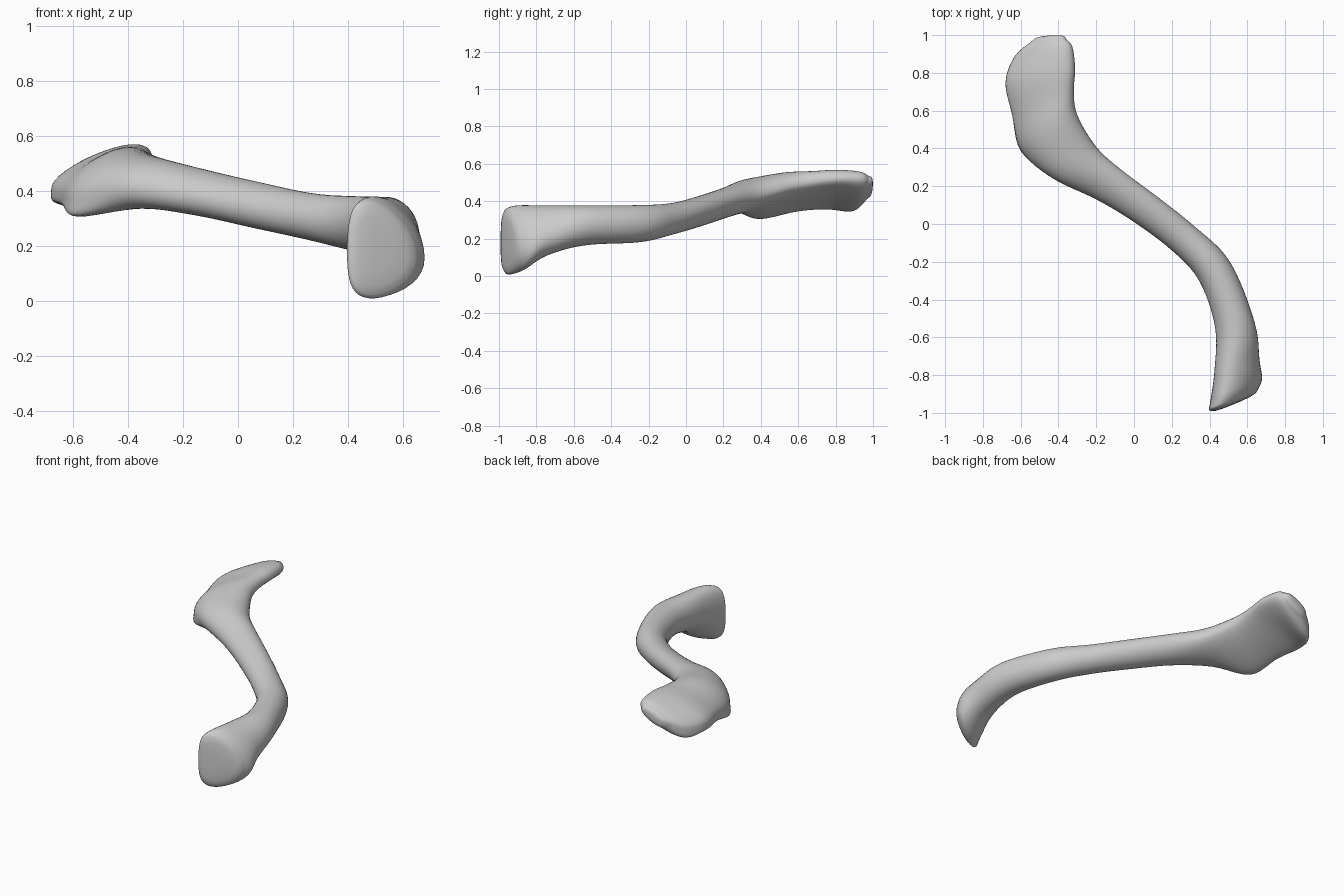
import bpy, bmesh, math
from mathutils import Vector

if "Cube" in bpy.data.objects:
    bpy.data.objects.remove(bpy.data.objects["Cube"])

# Cross-sections from the front end to the back end:
# left edge xyz, right edge xyz, top z, bottom z, sideways shift of top and bottom ridge
SECTIONS = [
    (.395, -.985, .17, .655, -.88, .15, .365, .005, -.2, -.2),
    (.405, -.93, .20, .68, -.82, .15, .378, .03, -.15, -.15),
    (.425, -.78, .24, .665, -.72, .21, .378, .11, -.1, 0),
    (.43, -.55, .27, .64, -.52, .27, .378, .165, 0, 0),
    (.345, -.30, .28, .51, -.20, .28, .38, .18, 0, 0),
    (.20, -.14, .30, .33, -.02, .31, .39, .22, 0, 0),
    (0, .01, .34, .13, .14, .36, .43, .265, 0, 0),
    (-.20, .13, .38, -.07, .29, .41, .475, .31, 0, 0),
    (-.43, .24, .41, -.20, .41, .43, .52, .335, 0, -.1),
    (-.595, .385, .375, -.30, .58, .48, .543, .312, 0, -.32),
    (-.645, .58, .40, -.317, .71, .505, .55, .355, .1, -.27),
    (-.68, .75, .41, -.31, .82, .515, .557, .367, .12, -.28),
    (-.63, .89, .41, -.325, .94, .515, .545, .355, .1, -.28),
    (-.54, .968, .455, -.36, .978, .51, .528, .42, .1, -.15),
]
SIDES, STEPS = 40, 6


def ring(s):
    left, right = Vector(s[0:3]), Vector(s[3:6])
    pts = []
    for i in range(SIDES):
        a = 2 * math.pi * i / SIDES
        c, n = math.cos(a), math.sin(a)
        z, shift = (s[6], s[8]) if n >= 0 else (s[7], s[9])
        p = left.lerp(right, .5 + .5 * c + shift * n * n)
        reach = abs(z - left.lerp(right, .5 + shift).z)
        p.z += n * reach
        pts.append(p)
    return pts


def spline(a, b, c, d, t):
    return .5 * (2*b + (c - a)*t + (2*a - 5*b + 4*c - d)*t*t + (3*b - a - 3*c + d)*t**3)


def cap(pts, push):
    # Shrinking rings that bulge outwards to round off an end
    mid = sum(pts, Vector()) / len(pts)
    return [[mid + (p - mid) * k + Vector(push) * h for p in pts]
            for k, h in ((.93, .6), (.75, .85), (.4, 1), (.05, 1))]


# Smooth run of rings along the shaft
keys = [ring(s) for s in SECTIONS]
body = []
last = len(keys) - 1
for k in range(last):
    quad = [keys[max(0, min(last, k + o))] for o in (-1, 0, 1, 2)]
    for j in range(STEPS):
        body.append([spline(*q, j / STEPS) for q in zip(*quad)])
body.append(keys[-1])
rings = cap(keys[0], (.008, -.02, 0))[::-1] + body + cap(keys[-1], (.01, .025, .005))

# Skin the rings
bm = bmesh.new()
loops = [[bm.verts.new(p) for p in r] for r in rings]
for a, b in zip(loops, loops[1:]):
    for i in range(SIDES):
        j = (i + 1) % SIDES
        bm.faces.new((a[i], a[j], b[j], b[i]))
bm.faces.new(loops[0])
bm.faces.new(loops[-1])
bmesh.ops.recalc_face_normals(bm, faces=bm.faces)
for f in bm.faces:
    f.smooth = True
mesh = bpy.data.meshes.new("collarbone")
bm.to_mesh(mesh)
bm.free()
bone = bpy.data.objects.new("collarbone", mesh)
bpy.context.collection.objects.link(bone)

# Soften the ridges
soft = bone.modifiers.new("soften", 'SMOOTH')
soft.factor = .5
soft.iterations = 4
